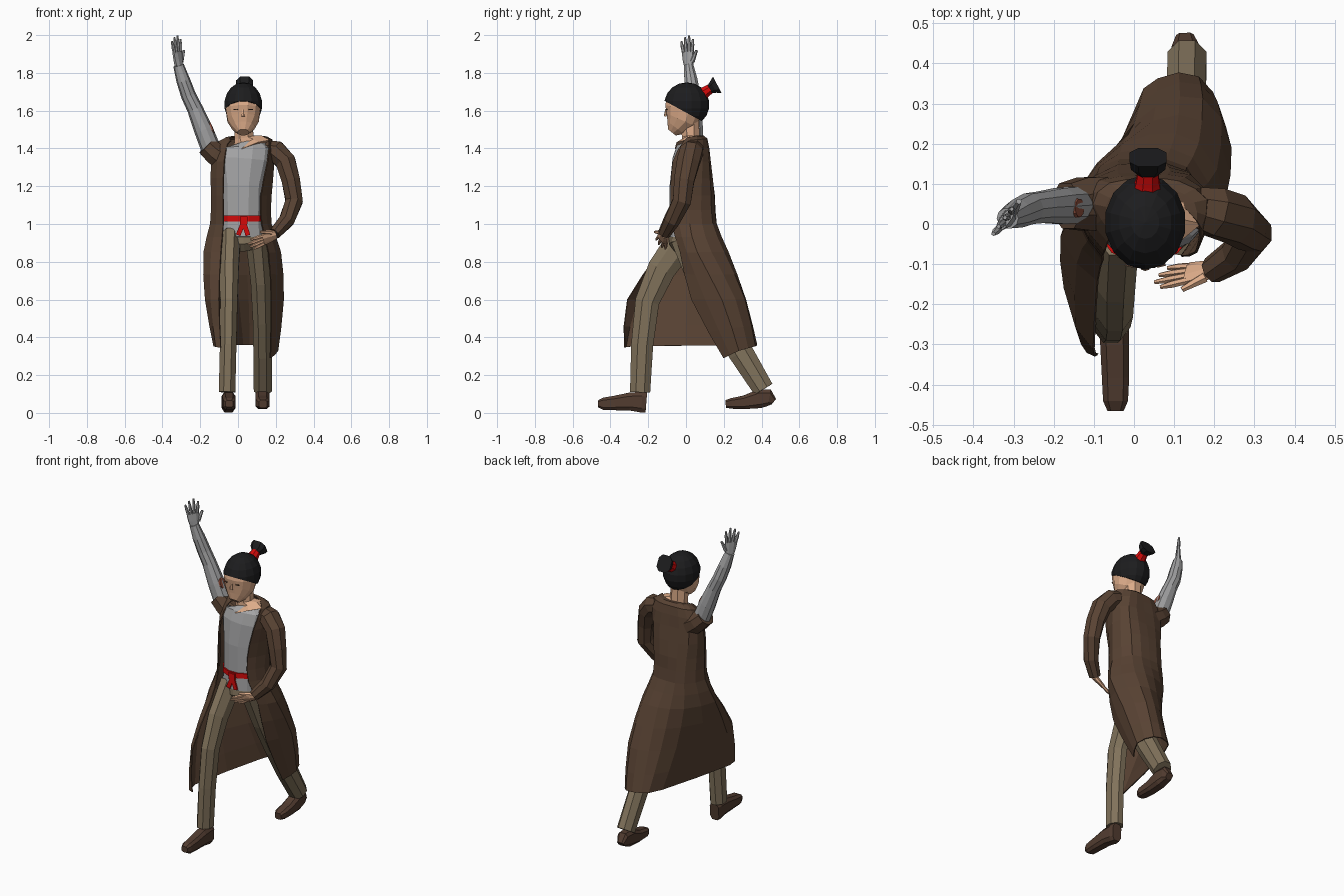
import bpy, bmesh, math
from mathutils import Vector as V, Matrix


def material(name, *rgb):
    m = bpy.data.materials.new(name)
    m.diffuse_color = (*rgb, 1)
    return m


BROWN = material("coat brown", .098, .055, .033)
BOOT = material("boot brown", .085, .046, .03)
TAN = material("trouser tan", .22, .17, .105)
GREY = material("shirt grey", .37, .37, .375)
METAL = material("metal grey", .36, .36, .365)
SKIN = material("skin", .72, .41, .25)
BLACK = material("hair black", .012, .012, .013)
RED = material("red cloth", .66, .003, .003)
RUST = material("rust mark", .30, .085, .05)


def finish(name, bm, mat):
    bmesh.ops.recalc_face_normals(bm, faces=bm.faces)
    me = bpy.data.meshes.new(name)
    bm.to_mesh(me)
    bm.free()
    me.materials.append(mat)
    ob = bpy.data.objects.new(name, me)
    bpy.context.collection.objects.link(ob)
    return ob


def add_loft(bm, pts, ref, n=8, power=1.0):
    """Skin rings (x, y, z, width radius, depth radius) along a path; power < 1 is boxier."""
    c = [V(p[:3]) for p in pts]
    rings = []
    for i, p in enumerate(pts):
        t = (c[min(i + 1, len(c) - 1)] - c[max(i - 1, 0)]).normalized()
        u = (V(ref) - t * t.dot(V(ref))).normalized()
        w = t.cross(u)
        ring = []
        for k in range(n):
            a = 2 * math.pi * (k + .5) / n
            cx, cy = (math.copysign(abs(f) ** power, f) * 1.05 for f in (math.cos(a), math.sin(a)))
            ring.append(bm.verts.new(c[i] + u * cx * p[3] + w * cy * p[-1]))
        rings.append(ring)
    for a, b in zip(rings, rings[1:]):
        for k in range(n):
            bm.faces.new((a[k], a[(k + 1) % n], b[(k + 1) % n], b[k]))
    bm.faces.new(rings[0])
    bm.faces.new(rings[-1])


def loft(name, mat, pts, ref=(1, 0, 0), n=8, power=1.0):
    bm = bmesh.new()
    add_loft(bm, pts, ref, n, power)
    return finish(name, bm, mat)


def plate(name, mat, loc, size, rot=(0, 0, 0)):
    bm = bmesh.new()
    bmesh.ops.create_cube(bm, size=1)
    bmesh.ops.scale(bm, vec=size, verts=bm.verts)
    ob = finish(name, bm, mat)
    ob.location, ob.rotation_euler = loc, rot
    return ob


def hand(name, mat, base, d, s, spread, thumb):
    """Palm, four fingers and a thumb; d points along the hand, s across it."""
    base, d, s = V(base), V(d).normalized(), V(s)
    s = (s - d * s.dot(d)).normalized()
    bm = bmesh.new()
    palm = [(0, .026, .018), (.03, .033, .016), (.075, .038, .012)]
    add_loft(bm, [(*(base + d * l), a, b) for l, a, b in palm], s)
    for k, ln in enumerate((.065, .083, .09, .07)):
        o = k - 1.5
        p = base + d * .07 + s * o * .018
        q = p + (d + s * o * spread).normalized() * ln
        add_loft(bm, [(*p, .009), (*p.lerp(q, .55), .009), (*q, .005)], s, 6)
    p = base + d * .02 + s * thumb * .025
    q = p + (d + s * thumb * .6).normalized() * .065
    add_loft(bm, [(*p, .013), (*q, .007)], s, 6)
    return finish(name, bm, mat)


def spline(p, k):
    """Catmull-Rom refinement of a point list, k steps per span."""
    out = []
    for i in range(len(p) - 1):
        a, b, c, d = p[max(i - 1, 0)], p[i], p[i + 1], p[min(i + 2, len(p) - 1)]
        for j in range(k):
            t = j / k
            out.append(b + ((c - a) * t + (a * 2 - b * 5 + c * 4 - d) * t * t
                            + (b * 3 - c * 3 + d - a) * t ** 3) * .5)
    return out + [p[-1]]


# Head, neck and face
loft("head", SKIN, [(.028, -.075, 1.485, .03, .026), (.028, -.055, 1.51, .058, .053),
                    (.027, -.025, 1.55, .082, .084), (.027, -.01, 1.61, .091, .1),
                    (.028, -.004, 1.66, .087, .096), (.028, .0, 1.69, .06, .07)], n=12)
loft("neck", SKIN, [(.065, .02, 1.395, .115, .08), (.05, .03, 1.43, .085, .055),
                    (.032, .025, 1.46, .052, .048), (.028, .02, 1.56, .05, .05)])
loft("nose", SKIN, [(.028, -.104, 1.605, .006, .006), (.028, -.11, 1.57, .011, .007)], n=6)
for side in (-1, 1):
    plate("eye", BROWN, (.028 + side * .04, -.1035, 1.605), (.022, .006, .005), (0, 0, side * .25))

# Hair cap, cut along the slanted hairline
bm = bmesh.new()
bmesh.ops.create_uvsphere(bm, u_segments=14, v_segments=9, radius=1)
bmesh.ops.transform(bm, verts=bm.verts, matrix=Matrix.Translation((.028, .004, 1.632))
                    @ Matrix.Diagonal((.103, .12, .118, 1)))
bmesh.ops.bisect_plane(bm, geom=bm.verts[:] + bm.edges[:] + bm.faces[:], clear_inner=True,
                       plane_co=(.028, -.11, 1.65), plane_no=(0, .48, .88))
bmesh.ops.holes_fill(bm, edges=bm.edges)
finish("hair", bm, BLACK)
loft("hair_tie", RED, [(.033, .085, 1.685, .036), (.034, .105, 1.70, .03), (.035, .13, 1.717, .026)])
loft("hair_tail", BLACK, [(.035, .125, 1.712, .022), (.035, .145, 1.725, .043, .035),
                          (.035, .166, 1.736, .046, .05)], power=.7)

# Torso, pelvis and sash
loft("shirt", GREY, [(.027, -.005, .93, .115, .085), (.027, -.002, 1.03, .107, .085),
                     (.027, .01, 1.2, .112, .095), (.035, .02, 1.34, .14, .09),
                     (.042, .027, 1.395, .14, .078), (.035, .035, 1.415, .09, .06)], n=12)
loft("trouser_hips", TAN, [(.035, .01, .875, .08, .07), (.03, .0, .91, .122, .088),
                           (.027, -.003, .95, .115, .08)], n=10)
loft("sash", RED, [(.027, -.003, 1.013, .112, .092), (.027, -.003, 1.044, .112, .092)], n=12)
plate("sash_knot", RED, (.03, -.095, 1.02), (.04, .025, .038))
for a, x in ((.4, .017), (-.3, .04)):
    plate("sash_end", RED, (x, -.097, .98), (.025, .009, .085), (0, a, 0))

# Legs and boots: the right one steps forward, the left one trails
loft("front_leg", TAN, [(-.04, -.01, .93, .055, .085), (-.047, -.13, .76, .052, .077),
                        (-.048, -.205, .59, .047, .066), (-.052, -.232, .36, .045, .06),
                        (-.058, -.243, .11, .045, .055)])
loft("back_leg", TAN, [(.1, .0, .93, .062, .085), (.12, .09, .71, .055, .085),
                       (.127, .19, .5, .05, .075), (.13, .29, .32, .05, .068),
                       (.132, .41, .125, .05, .057)])
loft("front_boot", BOOT, [(-.05, -.21, .055, .03, .053), (-.05, -.235, .057, .036, .055),
                          (-.048, -.3, .06, .036, .047), (-.046, -.38, .052, .034, .038),
                          (-.046, -.44, .048, .031, .032), (-.046, -.466, .048, .02, .018)], power=.6)
loft("back_boot", BOOT, [(.127, .465, .06, .022, .018), (.128, .44, .08, .034, .044),
                         (.13, .39, .075, .037, .05), (.13, .31, .056, .037, .036),
                         (.132, .24, .05, .035, .028), (.132, .21, .047, .022, .02)], power=.6)

# Long open coat: each row runs right front edge, side, back, side, left front edge
# (heights at right, middle and left, then x, y pairs)
rows = [
    (1.44, 1.465, 1.46, (-.035, .0), (-.045, .035), (-.02, .065), (.03, .078), (.08, .072), (.12, .045), (.145, .02)),
    (1.42, 1.45, 1.44, (-.055, -.02), (-.1, .05), (-.06, .10), (.03, .11), (.11, .105), (.18, .06), (.165, -.01)),
    (1.33, 1.33, 1.33, (-.072, -.065), (-.14, .03), (-.10, .11), (.03, .125), (.14, .12), (.19, .04), (.155, -.07)),
    (1.15, 1.15, 1.15, (-.078, -.08), (-.14, .02), (-.09, .125), (.02, .15), (.13, .13), (.175, .02), (.12, -.08)),
    (1.0, 1.0, 1.0, (-.077, -.09), (-.145, .02), (-.085, .14), (.02, .16), (.13, .14), (.175, .02), (.125, -.075)),
    (.85, .85, .85, (-.09, -.14), (-.18, -.03), (-.09, .15), (.04, .22), (.16, .20), (.225, .06), (.16, -.03)),
    (.6, .6, .6, (-.10, -.31), (-.172, -.16), (-.05, .17), (.055, .29), (.17, .31), (.24, .19), (.175, .03)),
    (.345, .36, .29, (-.09, -.325), (-.127, -.25), (-.01, .25), (.06, .36), (.16, .365), (.21, .28), (.17, .2)),
]
grid = []
for zr, zm, zl, *xy in rows:
    row = []
    for i, (x, y) in enumerate(xy):
        t = i / 3 - 1
        row.append(V((x, y, zm + ((zr - zm) if t < 0 else (zl - zm)) * t * t)))
    grid.append(spline(row, 2))
grid = list(zip(*[spline(list(col), 2) for col in zip(*grid)]))
bm = bmesh.new()
vs = [[bm.verts.new(p) for p in row] for row in grid]
for a, b in zip(vs, vs[1:]):
    for k in range(len(a) - 1):
        bm.faces.new((a[k], a[k + 1], b[k + 1], b[k]))
coat = finish("coat", bm, BROWN)
mod = coat.modifiers.new("cloth", 'SOLIDIFY')
mod.thickness, mod.offset = .006, 0

# Left arm in its sleeve, hand resting at the hip
loft("left_sleeve", BROWN, [(.15, .045, 1.395, .05, .05), (.2, .03, 1.385, .062, .058),
                            (.252, .012, 1.33, .062, .055), (.28, -.01, 1.23, .055, .05),
                            (.297, -.022, 1.12, .05, .047), (.258, -.075, 1.02, .043, .042),
                            (.195, -.115, .95, .033, .032)], (0, 1, 0))
hand("left_hand", SKIN, (.2, -.113, .945), (-1, -.16, -.42), (0, -.4, .5), .08, 1)

# Raised right arm of bare metal, with short torn sleeve
loft("right_sleeve", BROWN, [(-.06, .05, 1.33, .07, .07), (-.125, .05, 1.375, .068, .06),
                             (-.168, .045, 1.415, .058, .054)], (0, 1, 0))
loft("metal_arm", METAL, [(-.14, .048, 1.39, .045, .05), (-.183, .045, 1.5, .045, .048),
                          (-.228, .042, 1.61, .039, .04), (-.262, .038, 1.68, .038, .038),
                          (-.29, .026, 1.76, .035, .035), (-.315, .014, 1.84, .025, .027)],
     (0, 1, 0), n=10)
hand("metal_hand", METAL, (-.314, .014, 1.838), (-.1, -.06, 1), (.6, .8, 0), .12, 1)
loft("arm_mark", RUST, [(-.143, .04, 1.507, .024, .034), (-.135, .04, 1.510, .022, .031)], (0, 1, 0), n=10)
